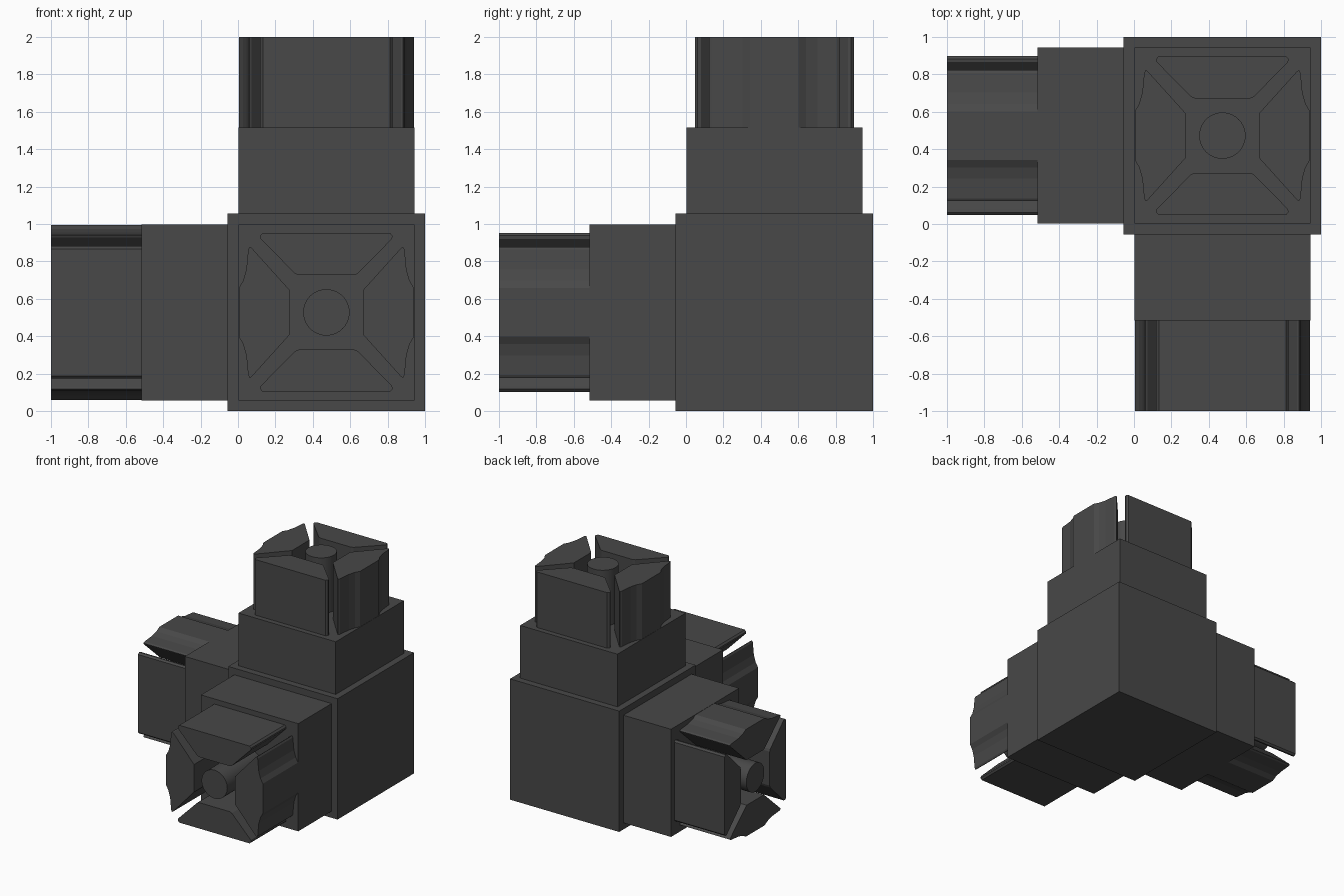
import bpy, math
from mathutils import Matrix, Vector

if "Cube" in bpy.data.objects:
    bpy.data.objects.remove(bpy.data.objects["Cube"])

CENTRE = Vector((0.4725, -0.0, 0.5275))
CENTRE.y = 0.4725
HALF = 0.5275        # half size of the hub cube
COLLAR = 0.47        # half width of a collar
STEP, TIP = 0.9875, 1.4725   # distances from hub centre: collar end, arm end

mat = bpy.data.materials.new("dark_grey_plastic")
mat.diffuse_color = (0.065, 0.065, 0.065, 1)
mat.use_nodes = True
mat.node_tree.nodes["Principled BSDF"].inputs["Base Color"].default_value = mat.diffuse_color


def prism(name, profile, low, high, frame):
    """Extrude a counter-clockwise profile along the local z of a frame."""
    n = len(profile)
    verts = [frame @ Vector((u, v, w)) for w in (low, high) for u, v in profile]
    faces = [tuple(reversed(range(n))), tuple(range(n, 2 * n))]
    faces += [(i, (i + 1) % n, n + (i + 1) % n, n + i) for i in range(n)]
    me = bpy.data.meshes.new(name)
    me.from_pydata(verts, [], faces)
    me.materials.append(mat)
    ob = bpy.data.objects.new(name, me)
    bpy.context.collection.objects.link(ob)
    return ob


def square(h):
    return [(-h, -h), (h, -h), (h, h), (-h, h)]


def turned(profile):
    return [(-u, -v) for u, v in profile]


# half outlines of the two kinds of prong, completed by symmetry
ridge_half = [(0.197, 0.12), (0.4, 0.345), (0.41, 0.35), (0.418, 0.335),
              (0.428, 0.23), (0.445, 0.17), (0.468, 0.13)]
ridged = [(u, -v) for u, v in ridge_half] + ridge_half[::-1]
plain_half = [(0.148, 0.199), (0.168, 0.207), (0.351, 0.393), (0.354, 0.41), (0.34, 0.425)]
plain = [(-u, v) for u, v in plain_half[::-1]] + plain_half
round_pin = [(0.124 * math.cos(math.tau * i / 40), 0.124 * math.sin(math.tau * i / 40))
             for i in range(40)]

# hub cube
prism("hub_cube", square(HALF), -HALF, HALF, Matrix.Translation(CENTRE))

# three arms: ridged-prong axis, plain-prong axis, arm direction
X, Y, Z = Vector((1, 0, 0)), Vector((0, 1, 0)), Vector((0, 0, 1))
for label, u, v, w in (("top", X, Y, Z), ("front", X, Z, -Y), ("left", Z, Y, -X)):
    frame = Matrix.Translation(CENTRE) @ Matrix((u, v, w)).transposed().to_4x4()
    prism(label + "_collar", square(COLLAR), HALF - 0.02, STEP, frame)
    for k, shape in enumerate((ridged, turned(ridged))):
        prism(f"{label}_ridged_prong_{k + 1}", shape, STEP, TIP, frame)
    for k, shape in enumerate((plain[::-1], turned(plain[::-1]))):
        prism(f"{label}_plain_prong_{k + 1}", shape, STEP, TIP, frame)
    pin = prism(label + "_centre_pin", round_pin, STEP, TIP, frame)
    # smooth the round wall only
    for p in pin.data.polygons:
        p.use_smooth = len(p.vertices) == 4
    bpy.ops.object.select_all(action='DESELECT')
    pin.select_set(True)
    bpy.context.view_layer.objects.active = pin
    bpy.ops.object.shade_smooth_by_angle(angle=math.radians(30))
